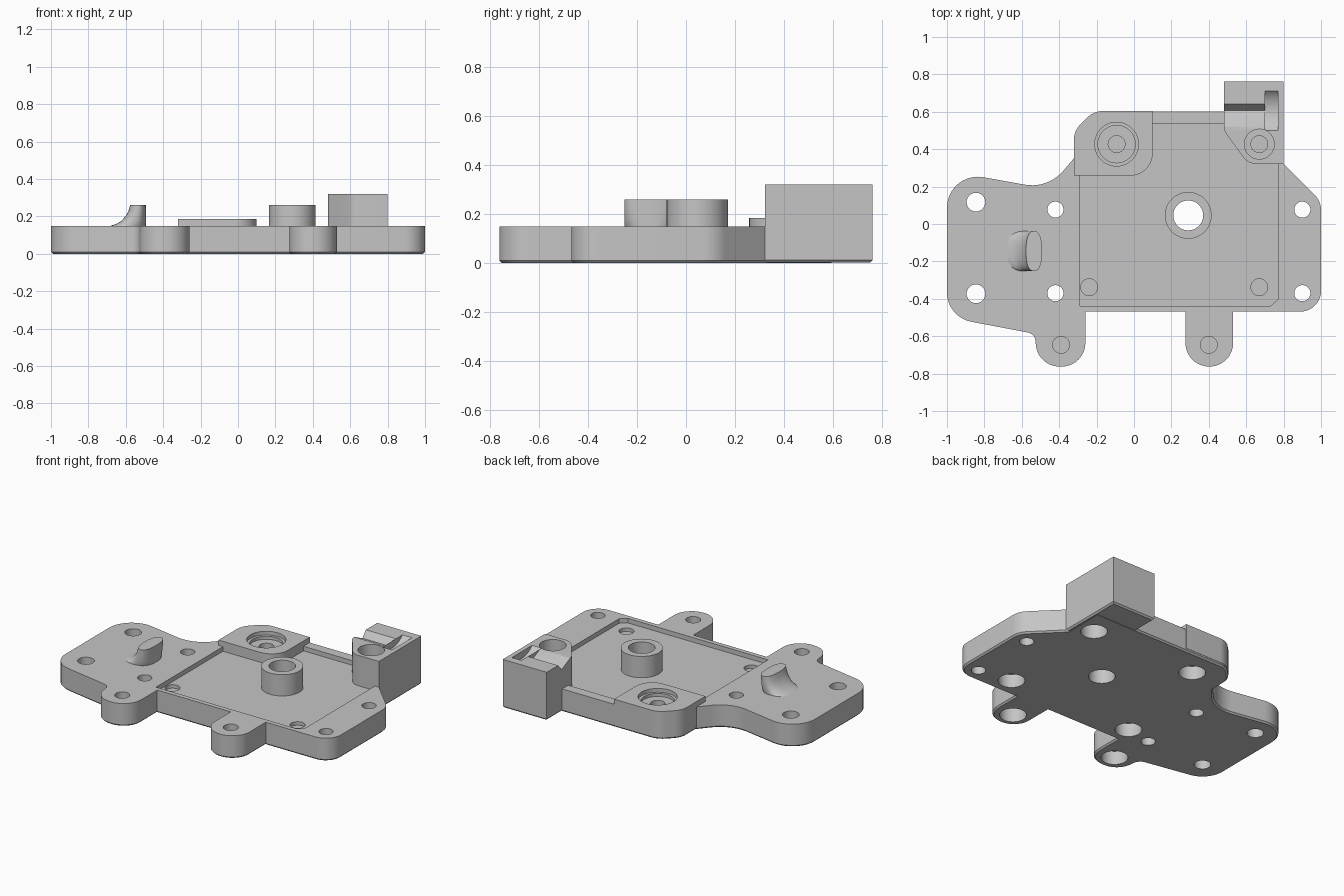
import bpy, bmesh, math
from mathutils import Vector

if "Cube" in bpy.data.objects:
    bpy.data.objects.remove(bpy.data.objects["Cube"])

grey = bpy.data.materials.new("plain_grey")
grey.diffuse_color = (0.56, 0.56, 0.56, 1)
grey.use_nodes = True
grey.node_tree.nodes["Principled BSDF"].inputs["Base Color"].default_value = grey.diffuse_color


def rounded(points, steps=10):
    """Turn (x, y, radius) corners into a filleted outline."""
    out = []
    for i, (x, y, r) in enumerate(points):
        p = Vector((x, y))
        if r == 0:
            out.append(p)
            continue
        a = (Vector(points[i - 1][:2]) - p).normalized()
        b = (Vector(points[(i + 1) % len(points)][:2]) - p).normalized()
        half = a.angle(b) / 2
        centre = p + (a + b).normalized() * r / math.sin(half)
        start = p + a * r / math.tan(half) - centre
        end = p + b * r / math.tan(half) - centre
        turn = math.atan2(start.x * end.y - start.y * end.x, start.dot(end))
        a0 = math.atan2(start.y, start.x)
        for k in range(steps + 1):
            t = a0 + turn * k / steps
            out.append(centre + r * Vector((math.cos(t), math.sin(t))))
    return out


def inset(outline, d):
    """Move a counter-clockwise outline inwards by d."""
    out = []
    for i, p in enumerate(outline):
        e = (p - outline[i - 1]).normalized()
        f = (outline[(i + 1) % len(outline)] - p).normalized()
        n, m = Vector((-e.y, e.x)), Vector((-f.y, f.x))
        out.append(p + (n + m) * d / (1 + n.dot(m)))
    return out


def loft(name, rings):
    """Skin a stack of equal-length rings and cap both ends."""
    bm = bmesh.new()
    rows = [[bm.verts.new(v) for v in ring] for ring in rings]
    n = len(rows[0])
    for lo, hi in zip(rows, rows[1:]):
        for i in range(n):
            j = (i + 1) % n
            bm.faces.new((lo[i], lo[j], hi[j], hi[i]))
    bm.faces.new(rows[0][::-1])
    bm.faces.new(rows[-1])
    bmesh.ops.recalc_face_normals(bm, faces=bm.faces)
    mesh = bpy.data.meshes.new(name)
    bm.to_mesh(mesh)
    bm.free()
    mesh.materials.append(grey)
    ob = bpy.data.objects.new(name, mesh)
    bpy.context.collection.objects.link(ob)
    return ob


def prism(name, outline, lo, hi, along_x=False):
    place = (lambda p, w: (w, p[0], p[1])) if along_x else (lambda p, w: (p[0], p[1], w))
    return loft(name, [[place(p, w) for p in outline] for w in (lo, hi)])


def slab(name, corners, lo, hi, edge=0.01):
    """Prism with a chamfered bottom edge."""
    o = rounded(corners)
    stack = [(inset(o, edge), lo), (o, lo + edge), (o, hi)]
    return loft(name, [[(p.x, p.y, z) for p in ring] for ring, z in stack])


def circle(x, y, r, n=40):
    return [(x + r * math.cos(math.tau * k / n), y + r * math.sin(math.tau * k / n)) for k in range(n)]


def combine(target, tool, operation):
    mod = target.modifiers.new("combine", 'BOOLEAN')
    mod.operation, mod.solver, mod.object = operation, 'EXACT', tool
    bpy.context.view_layer.objects.active = target
    bpy.ops.object.modifier_apply(modifier=mod.name)
    bpy.data.objects.remove(tool)


def drill(x, y, r, lo, hi):
    combine(plate, prism("drill", circle(x, y, r), lo, hi), 'DIFFERENCE')


# base plate with rounded lobes and two front tabs
plate = slab("base_plate", [
    (-1, -0.498, 0.16), (-0.53, -0.587, 0.05), (-0.515, -0.762, 0.126), (-0.26, -0.762, 0.126),
    (-0.26, -0.468, 0), (0.275, -0.468, 0), (0.275, -0.762, 0.126), (0.53, -0.762, 0.126),
    (0.53, -0.468, 0), (1, -0.468, 0.11), (1, 0.122, 0.12), (0.79, 0.332, 0), (0.79, 0.602, 0),
    (-0.215, 0.602, 0.12), (-0.32, 0.497, 0.12), (-0.32, 0.353, 0),
    (-0.46, 0.188, 0.22), (-1, 0.285, 0.165)], 0, 0.15)

# shallow tray
combine(plate, prism("tray", [(-0.29, -0.438), (0.73, -0.438), (0.77, -0.403), (0.77, 0.538), (-0.29, 0.538)],
                     0.12, 0.5), 'DIFFERENCE')

# raised corner pad, round boss and corner block
combine(plate, prism("pad", rounded([
    (-0.322, 0.258, 0), (0.1, 0.258, 0.12), (0.1, 0.604, 0), (-0.215, 0.604, 0.12),
    (-0.322, 0.497, 0.12)]), 0.02, 0.185), 'UNION')
combine(plate, prism("boss", circle(0.29, 0.046, 0.125, 48), 0.04, 0.26), 'UNION')
combine(plate, slab("block", [
    (0.48, 0.762, 0), (0.48, 0.5, 0.08), (0.61, 0.322, 0.08), (0.8, 0.322, 0),
    (0.8, 0.762, 0)], 0.002, 0.32), 'UNION')

# V groove and curved slot in the block top
combine(plate, prism("groove", [(0.52, 0.3201), (0.52, 0.4), (0.643, 0.4), (0.643, 0.3201), (0.608, 0.278)][::-1],
                     0.4, 0.7, True), 'DIFFERENCE')
combine(plate, prism("slot", circle(0.605, 0.42, 0.145, 64), 0.7, 0.77, True), 'DIFFERENCE')

# through holes
for x, y, r in [(-0.845, 0.117, 0.05), (-0.845, -0.373, 0.05), (-0.42, 0.077, 0.043), (-0.42, -0.37, 0.043),
                (0.9, 0.077, 0.043), (0.9, -0.37, 0.043), (0.29, 0.046, 0.08)]:
    drill(x, y, r, -0.1, 0.5)

# screw holes: narrow from above, wide from below, thin web between
for x, y in [(-0.24, -0.338), (0.67, -0.338), (-0.39, -0.646), (0.4, -0.646), (0.67, 0.427), (-0.093, 0.427)]:
    drill(x, y, 0.045, 0.097, 0.5)
    drill(x, y, 0.08, -0.1, 0.09)
drill(0.67, 0.427, 0.08, 0.22, 0.5)
drill(-0.093, 0.427, 0.1, 0.14, 0.5)
drill(-0.093, 0.427, 0.117, 0.16, 0.5)

# upright fin, flared on its left side
rings = []
for z, left in [(0.14, -0.7), (0.152, -0.675), (0.16, -0.65), (0.175, -0.625), (0.2, -0.602),
                (0.23, -0.585), (0.26, -0.577)]:
    mid, half = (left - 0.492) / 2, (-0.492 - left) / 2
    ring = []
    for k in range(40):
        c, s = math.cos(math.tau * k / 40), math.sin(math.tau * k / 40)
        ring.append((mid + half * math.copysign(abs(c) ** 0.8, c),
                     -0.145 + 0.107 * math.copysign(abs(s) ** 0.8, s), z))
    rings.append(ring)
fin = loft("fin", rings)

for ob in (plate, fin):
    bpy.ops.object.select_all(action='DESELECT')
    ob.select_set(True)
    bpy.context.view_layer.objects.active = ob
    bpy.ops.object.shade_smooth_by_angle(angle=math.radians(30))
